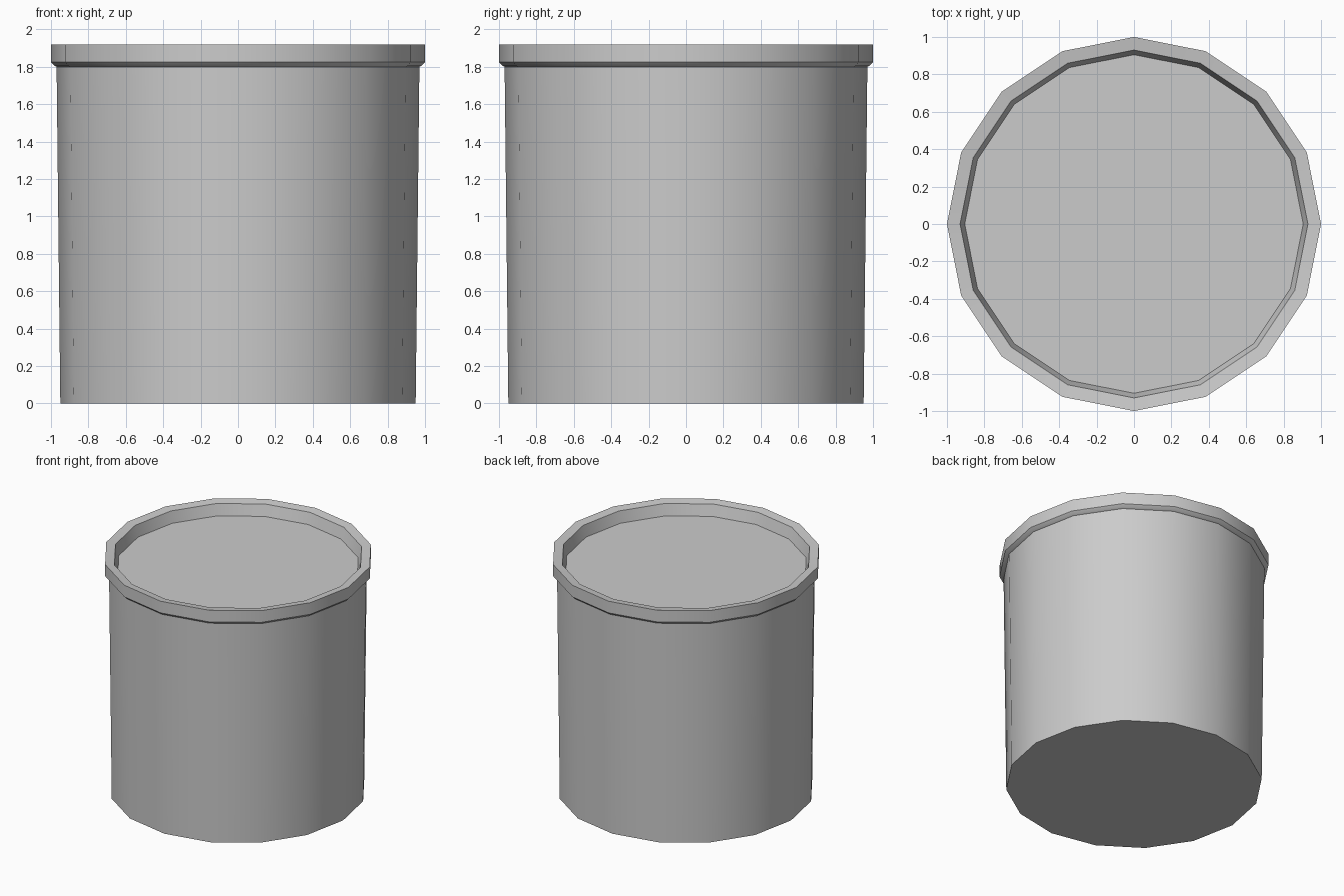
import bpy, bmesh, math

if "Cube" in bpy.data.objects:
    bpy.data.objects.remove(bpy.data.objects["Cube"])

SIDES = 16


def lathe(name, profile, cap_start=False, cap_end=False):
    """Revolve (radius, z) points around z, optionally capping the end rings."""
    bm = bmesh.new()
    rings = []
    for r, z in profile:
        rings.append([bm.verts.new((r * math.cos(2 * math.pi * i / SIDES),
                                    r * math.sin(2 * math.pi * i / SIDES), z))
                      for i in range(SIDES)])
    for a, b in zip(rings, rings[1:]):
        for i in range(SIDES):
            j = (i + 1) % SIDES
            bm.faces.new((a[i], a[j], b[j], b[i]))
    if cap_start:
        bm.faces.new(rings[0][::-1])
    if cap_end:
        bm.faces.new(rings[-1])
    mesh = bpy.data.meshes.new(name)
    bm.to_mesh(mesh)
    bm.free()
    obj = bpy.data.objects.new(name, mesh)
    bpy.context.collection.objects.link(obj)
    bpy.ops.object.select_all(action='DESELECT')
    obj.select_set(True)
    bpy.context.view_layer.objects.active = obj
    bpy.ops.object.shade_smooth_by_angle(angle=math.radians(30))
    return obj


# Pot: closed base, slightly tapered wall, flared rim, inner lip
lathe("pot", [(0.95, 0.0), (0.97, 1.80), (0.98, 1.805), (1.0, 1.825),
              (1.0, 1.92), (0.93, 1.91), (0.905, 1.82)], cap_start=True)

# Soil: flat fill just below the rim
lathe("soil", [(0.905, 1.82)], cap_end=True)
